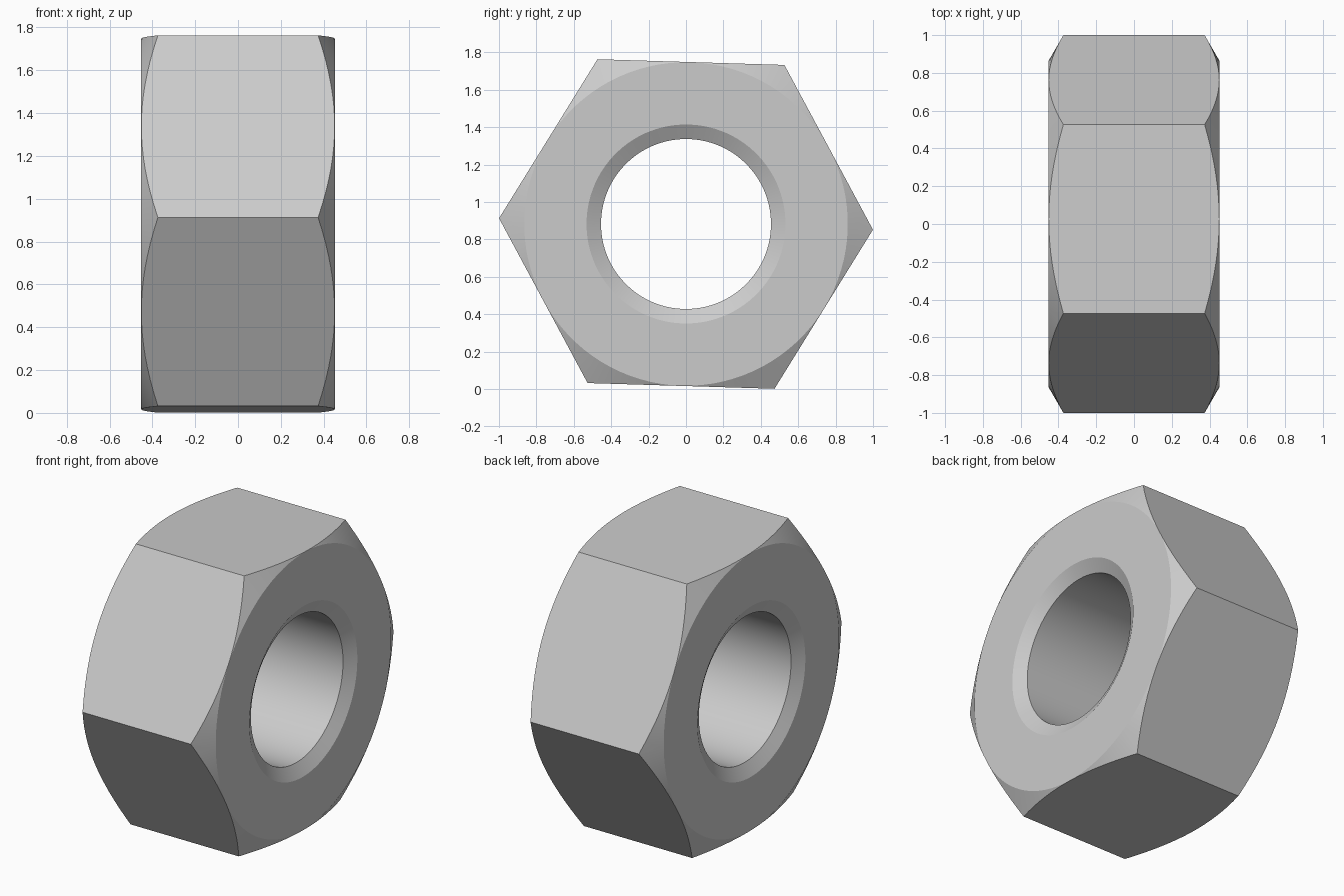
import bpy
import bmesh
import math
from mathutils import Matrix

cube = bpy.data.objects.get("Cube")
if cube:
    bpy.data.objects.remove(cube, do_unlink=True)

HALF = 0.452                      # half thickness along x
CORNER = 1.0                      # corner radius of the hexagon
TILT = math.radians(-1.75)        # slight roll about the axis
CENTRE_Z = 0.882
BORE, SINK, FLAT = 0.4545, 0.532, 0.865
SLOPE = math.tan(math.radians(30))
SEGMENTS = 96

steel = bpy.data.materials.new("steel grey")
steel.use_nodes = True
grey = (0.6, 0.6, 0.6, 1)
steel.diffuse_color = grey
steel.node_tree.nodes["Principled BSDF"].inputs["Base Color"].default_value = grey


def make_object(name, bm):
    bmesh.ops.recalc_face_normals(bm, faces=bm.faces)
    mesh = bpy.data.meshes.new(name)
    bm.to_mesh(mesh)
    bm.free()
    mesh.materials.append(steel)
    obj = bpy.data.objects.new(name, mesh)
    bpy.context.collection.objects.link(obj)
    obj.location.z = CENTRE_Z
    return obj


# Hexagonal prism lying along x, with a corner on the y axis before the roll
bm = bmesh.new()
bmesh.ops.create_cone(bm, cap_ends=True, segments=6, radius1=CORNER, radius2=CORNER, depth=HALF * 2 + 0.2)
bm.verts.ensure_lookup_table()
corner = bm.verts[0].co
start = math.atan2(corner.y, corner.x)
to_x_axis = Matrix(((0, 0, 1), (1, 0, 0), (0, 1, 0))).to_4x4()
bm.transform(to_x_axis @ Matrix.Rotation(TILT - start, 4, "Z"))
nut = make_object("hex_nut", bm)

# Turned ring: bore, countersinks, end faces and chamfer cones
outer = 1.1
sink_x = HALF - (SINK - BORE) * SLOPE
rim_x = HALF - (outer - FLAT) * SLOPE
half_profile = [(sink_x, BORE), (HALF, SINK), (HALF, FLAT), (rim_x, outer)]
profile = half_profile + [(-x, r) for x, r in reversed(half_profile)]
bm = bmesh.new()
rings = []
for i in range(SEGMENTS):
    a = 2 * math.pi * i / SEGMENTS + TILT
    rings.append([bm.verts.new((x, r * math.cos(a), r * math.sin(a))) for x, r in profile])
for i, ring in enumerate(rings):
    following = rings[(i + 1) % SEGMENTS]
    for j in range(len(profile)):
        k = (j + 1) % len(profile)
        bm.faces.new((ring[j], ring[k], following[k], following[j]))
cutter = make_object("turning_cutter", bm)
cutter.hide_render = True

# Keep only the part shared by the prism and the turned ring
cut = nut.modifiers.new("turned ends and bore", "BOOLEAN")
cut.operation = "INTERSECT"
cut.solver = "EXACT"
cut.object = cutter
bpy.ops.object.select_all(action="DESELECT")
nut.select_set(True)
bpy.context.view_layer.objects.active = nut
bpy.ops.object.modifier_apply(modifier=cut.name)
bpy.data.objects.remove(cutter, do_unlink=True)

bpy.ops.object.shade_smooth_by_angle(angle=math.radians(20))
